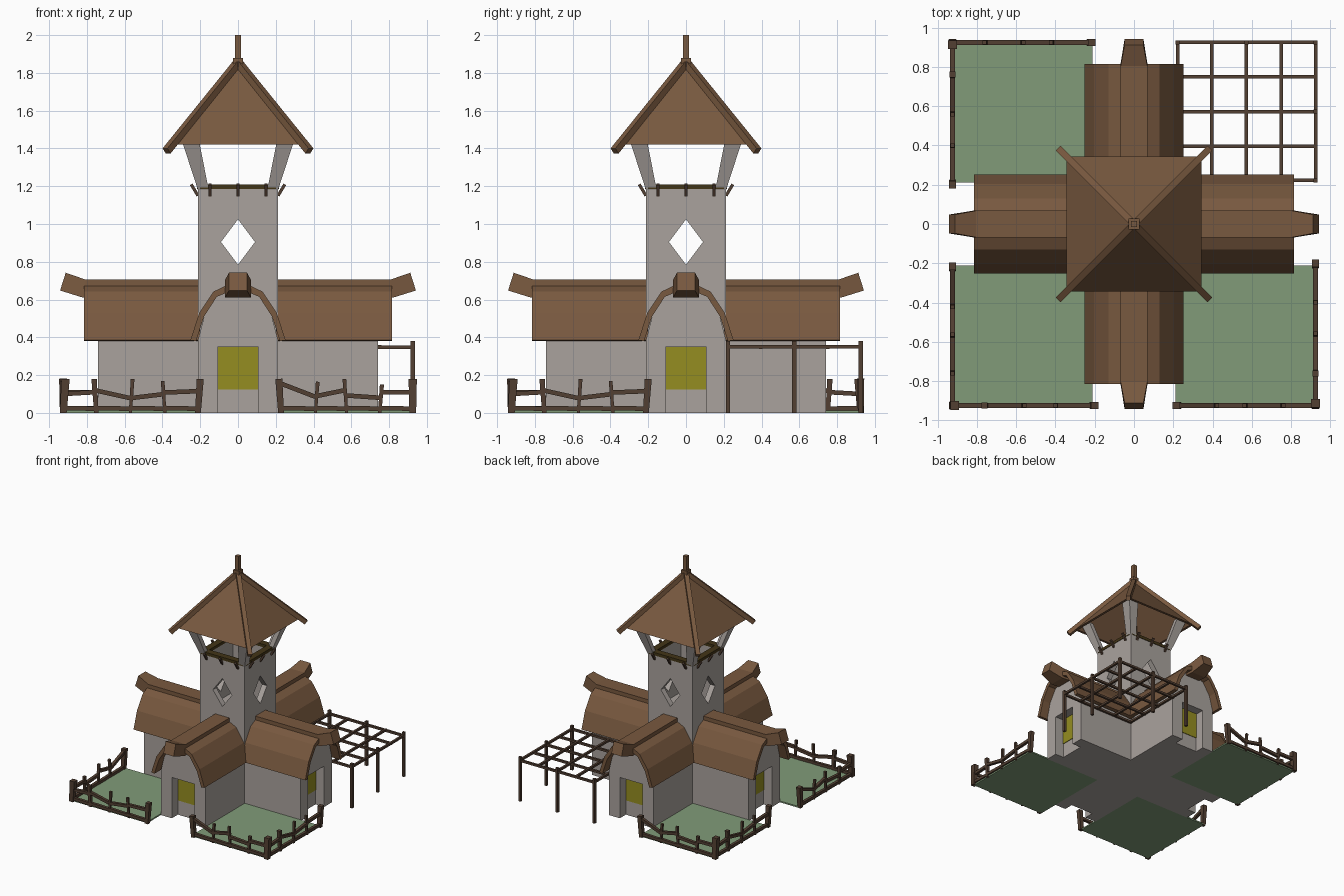
import bpy, bmesh
from math import radians
from mathutils import Vector, Matrix

if "Cube" in bpy.data.objects:
    bpy.data.objects.remove(bpy.data.objects["Cube"])


def material(name, rgb):
    m = bpy.data.materials.new(name)
    m.diffuse_color = (*rgb, 1)
    m.use_nodes = True
    m.node_tree.nodes["Principled BSDF"].inputs["Base Color"].default_value = m.diffuse_color
    return m


STONE = material("stone", (0.40, 0.365, 0.34))
ROOF = material("roof_brown", (0.19, 0.10, 0.05))
WOOD = material("dark_wood", (0.085, 0.05, 0.032))
SILL = material("sill_wood", (0.055, 0.035, 0.008))
GLOW = material("window_yellow", (0.30, 0.27, 0.015))
GRASS = material("grass", (0.22, 0.33, 0.19))


def loft(name, rings, mat, k=0):
    """Closed solid through equal-sized rings, turned k quarter turns about z."""
    bm = bmesh.new()
    vs = [[bm.verts.new(p) for p in r] for r in rings]
    n = len(rings[0])
    for a, b in zip(vs, vs[1:]):
        for i in range(n):
            j = (i + 1) % n
            bm.faces.new((a[i], a[j], b[j], b[i]))
    bm.faces.new(vs[0])
    bm.faces.new(vs[-1])
    bmesh.ops.recalc_face_normals(bm, faces=bm.faces)
    bm.transform(Matrix.Rotation(radians(90 * k), 4, 'Z'))
    me = bpy.data.meshes.new(name)
    bm.to_mesh(me)
    bm.free()
    me.materials.append(mat)
    ob = bpy.data.objects.new(name, me)
    bpy.context.collection.objects.link(ob)
    return ob


def prism(name, profile, y0, y1, mat, k=0):
    return loft(name, [[(x, y, z) for x, z in profile] for y in (y0, y1)], mat, k)


def box(name, x0, x1, y0, y1, z0, z1, mat, k=0):
    return prism(name, [(x0, z0), (x1, z0), (x1, z1), (x0, z1)], y0, y1, mat, k)


def beam(name, a, b, w, mat, k=0, w2=None):
    a, b = Vector(a), Vector(b)
    d = (b - a).normalized()
    s = d.cross((0, 0, 1))
    s = s.normalized() if s.length > 0.3 else Vector((1, 0, 0))
    t = s.cross(d).normalized()
    ring = lambda p, h: [p + s * h + t * h, p - s * h + t * h, p - s * h - t * h, p + s * h - t * h]
    return loft(name, [ring(a, w / 2), ring(b, (w2 or w) / 2)], mat, k)


def mirrored(half):
    """Right half of an outline, completed on the left."""
    return half + [(-x, z) for x, z in reversed(half)]


# Tower shaft, hollow at the top, with diamond holes through all walls
tower = box("tower", -.212, .212, -.212, .212, 0, 1.185, STONE)
diamond = [(-.09, .905), (0, .785), (.09, .905), (0, 1.025)]
cutters = [box("cut_hollow", -.165, .165, -.165, .165, .72, 1.3, STONE)]
cutters += [prism("cut_diamond", diamond, -.4, .4, STONE, k) for k in (0, 1)]
for c in cutters:
    m = tower.modifiers.new("cut", 'BOOLEAN')
    m.operation, m.solver, m.object = 'DIFFERENCE', 'EXACT', c
    bpy.context.view_layer.objects.active = tower
    bpy.ops.object.modifier_apply(modifier=m.name)
for c in cutters:
    bpy.data.objects.remove(c)

arch = [(.212, .385), (.178, .515), (.112, .622), (.05, .648)]
outer = [(.252, .385), (.205, .53), (.13, .642), (.06, .676)]
inner = [(.222, .38), (.18, .51), (.112, .615), (.05, .64)]

for k in range(4):
    # Wing body, door frame and yellow panel
    prism("wing_body", mirrored([(.212, 0)] + arch), -.212, -.66, STONE, k)
    prism("door_frame", mirrored([(.108, .35), (.108, 0), (.212, 0)] + arch), -.66, -.742, STONE, k)
    box("window_panel", -.105, .105, -.665, -.655, .125, .35, GLOW, k)
    # Thatched wing roof and upturned ridge cap
    shell = outer + [(-x, z) for x, z in reversed(outer)] + [(-x, z) for x, z in inner] + inner[::-1]
    prism("wing_roof", shell, -.2, -.815, ROOF, k)
    loft("ridge_cap", [[(-h, yb, zb), (h, yb, zb), (h, yt, zt), (-h, yt, zt)] for h, yb, zb, yt, zt in
                       ((.068, -.2, .645, -.2, .705), (.068, -.82, .61, -.805, .705),
                        (.048, -.942, .648, -.912, .742))], ROOF, k)
    # Belfry corner posts, flaring outwards
    loft("belfry_post", [[(-o, -o, z), (-i, -o, z), (-i, t - o, z), (t - o, t - o, z), (t - o, -i, z), (-o, -i, z)]
                         for o, i, t, z in ((.212, .155, .04, 1.18), (.30, .208, .04, 1.45))], STONE, k)
    # Sill with slanted brackets
    box("belfry_sill", -.2, .2, -.216, -.16, 1.185, 1.21, SILL, k)
    for x in (-.148, 0, .148):
        beam("sill_bracket", (x, -.212, 1.15), (x, -.248, 1.21), .016, WOOD, k)
    # Tower roof panel and hip beam
    loft("tower_roof", [[(-.345, -.345, 1.42), (.345, -.345, 1.42), (0, 0, 1.85)],
                        [(-.325, -.325, 1.42), (.325, -.325, 1.42), (0, 0, 1.825)]], ROOF, k)
    beam("hip_beam", (-.378, -.378, 1.387), (0, 0, 1.855), .036, ROOF, k)

# Finial
box("finial_base", -.027, .027, -.027, .027, 1.83, 1.88, ROOF)
box("finial", -.016, .016, -.016, .016, 1.87, 2.0, ROOF)

# Fences: (position, height, thickness) posts and rail heights per bay
front_posts = [(-.925, .18, .04), (-.75, .18, .026), (-.57, .18, .018), (-.387, .17, .018), (-.212, .18, .034)]
front_rails = [(.10, .11), (.118, .078), (.078, .10), (.108, .115)]
side_posts = [(-.228, .18, .034), (-.41, .165, .018), (-.575, .18, .018), (-.75, .15, .02)]
side_rails = [(.155, .085), (.088, .122), (.092, .08), (.108, .11)]


def fence(posts, rails, ends, place, k):
    for i, (p, h, w) in enumerate(posts):
        lean = .012 * (-1) ** i
        beam("fence_post", place(p, 0), place(p + lean, h), w * .9, WOOD, k, w * 1.1)
    for (a, b), (z0, z1) in zip(zip(ends, ends[1:]), rails):
        beam("fence_rail", place(a, z0), place(b, z1), .024, WOOD, k)
        beam("fence_low_rail", place(a, .026), place(b, .022), .024, WOOD, k)


for k in (0, 1, 3):
    box("garden", -.925, -.212, -.925, -.212, 0, .012, GRASS, k)
    fence(front_posts, front_rails, [p[0] for p in front_posts], lambda p, z: (p, -.925, z), k)
    fence(side_posts, side_rails, [p[0] for p in side_posts] + [-.925], lambda p, z: (-.925, p, z), k)

# Pergola grid and posts
for c in (.222, .395, .573, .75, .925):
    beam("pergola_slat", (c, .212, .35), (c, .935, .35), .018, WOOD)
    beam("pergola_slat", (.212, c, .348), (.935, c, .348), .018, WOOD)
for x, y in ((.925, .222), (.925, .573), (.925, .925), (.573, .925), (.222, .925)):
    beam("pergola_post", (x, y, 0), (x, y, .38), .022, WOOD)
